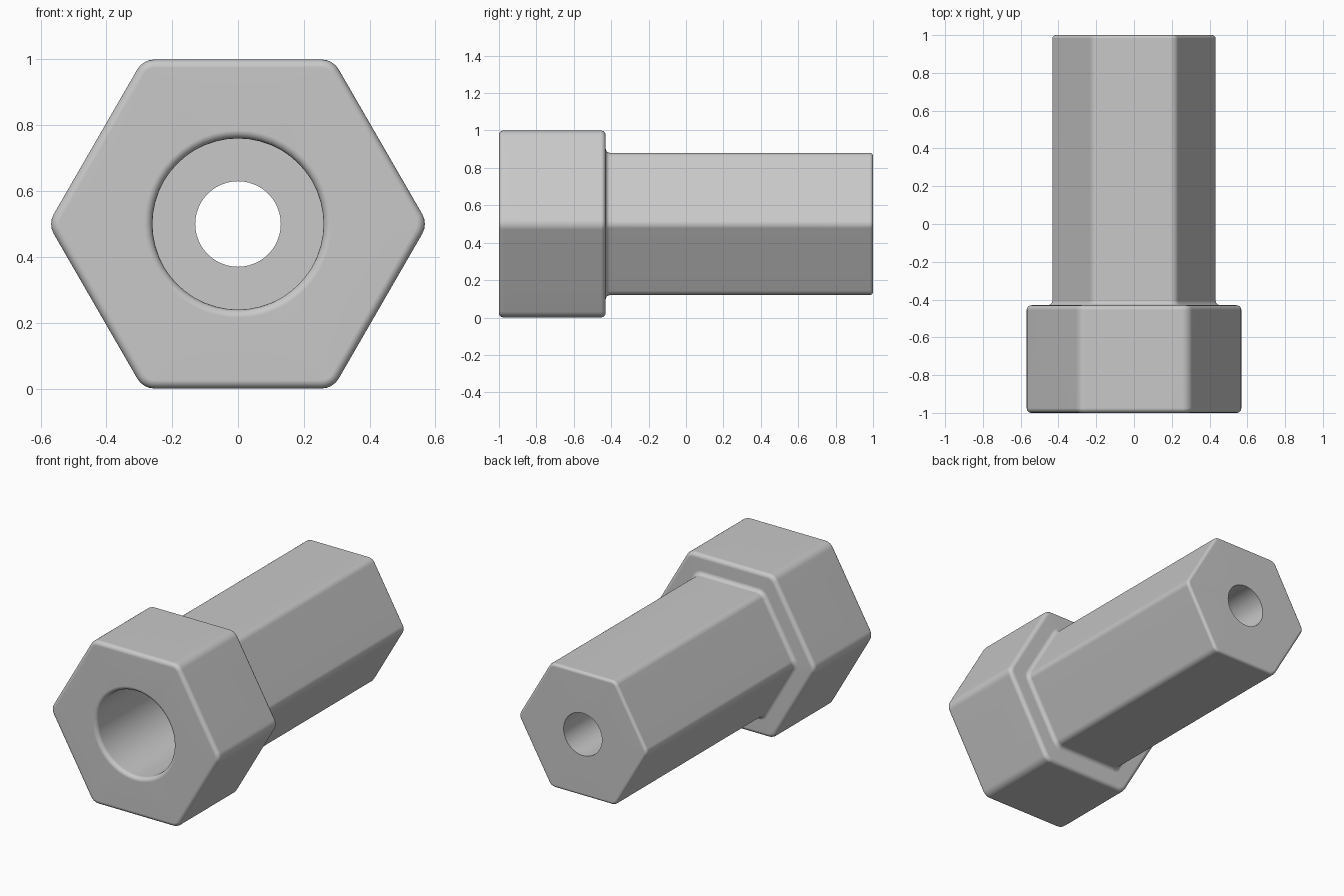
import bpy, bmesh
from math import sin, cos, pi, radians

cube = bpy.data.objects.get("Cube")
if cube:
    bpy.data.objects.remove(cube, do_unlink=True)

CENTRE_Z = 0.5
CORNER_STEPS, FLAT_STEPS = 4, 4
COUNT = 6 * (CORNER_STEPS + FLAT_STEPS)


def hexagon(apothem, radius, y, grow=0.0):
    """Rounded hexagon across y; grow offsets it evenly outwards."""
    reach = (apothem - radius) / cos(pi / 6)
    r = radius + grow
    arcs = []
    for k in range(6):
        a = k * pi / 3
        arcs.append([(reach * cos(a) + r * cos(a + t), reach * sin(a) + r * sin(a + t))
                     for t in (radians(-30 + 60 * i / CORNER_STEPS)
                               for i in range(CORNER_STEPS + 1))])
    points = []
    for k, arc in enumerate(arcs):
        p, q = arc[-1], arcs[(k + 1) % 6][0]
        points += arc
        points += [(p[0] + (q[0] - p[0]) * i / FLAT_STEPS,
                    p[1] + (q[1] - p[1]) * i / FLAT_STEPS) for i in range(1, FLAT_STEPS)]
    return [(x, y, z + CENTRE_Z) for x, z in points]


def circle(radius, y):
    """Circle across y, starting at the same direction as the hexagons."""
    return [(radius * cos(a), y, radius * sin(a) + CENTRE_Z)
            for a in (radians(-30) + 2 * pi * (i + 0.0) / COUNT + radians(15)
                      for i in range(COUNT))]


def quarter(steps=4):
    return [(sin(i * pi / 2 / steps), cos(i * pi / 2 / steps)) for i in range(steps + 1)]


HEAD, SHAFT = (0.5, 0.06), (0.38, 0.045)
FRONT, NECK, BACK = -1.0, -0.43, 1.0
EDGE, FILLET, TAIL = 0.025, 0.025, 0.018
BORE, HOLE, BORE_END = 0.26, 0.13, -0.3

rings = []
# Head with softened front and rear edges
rings += [hexagon(*HEAD, FRONT + EDGE * (1 - c), EDGE * (s - 1)) for s, c in quarter()]
rings += [hexagon(*HEAD, NECK - EDGE * (1 - s), EDGE * (c - 1)) for s, c in quarter()]
# Hollow fillet into the shaft, then its softened far edge
rings += [hexagon(*SHAFT, NECK + FILLET * (1 - c), FILLET * (1 - s)) for s, c in quarter()]
rings += [hexagon(*SHAFT, BACK - TAIL * (1 - s), TAIL * (c - 1)) for s, c in quarter()]
# Narrow through hole, stepped wide bore and rounded mouth
rings += [circle(HOLE, BACK), circle(HOLE, BORE_END), circle(BORE, BORE_END)]
rings += [circle(BORE + EDGE * (1 - c), FRONT + EDGE * (1 - s)) for s, c in quarter()]

bm = bmesh.new()
loops = [[bm.verts.new(p) for p in ring] for ring in rings]
for a, b in zip(loops, loops[1:] + loops[:1]):
    for i in range(COUNT):
        j = (i + 1) % COUNT
        bm.faces.new((a[i], a[j], b[j], b[i]))
bmesh.ops.recalc_face_normals(bm, faces=bm.faces)
mesh = bpy.data.meshes.new("hex_sleeve")
bm.to_mesh(mesh)
bm.free()

sleeve = bpy.data.objects.new("hex_sleeve", mesh)
bpy.context.collection.objects.link(sleeve)

# Plain grey metal
grey = bpy.data.materials.new("plain_grey")
grey.use_nodes = True
colour = (0.58, 0.58, 0.58, 1)
grey.diffuse_color = colour
grey.node_tree.nodes["Principled BSDF"].inputs["Base Color"].default_value = colour
mesh.materials.append(grey)

# Smooth rounds, flat faces
bpy.ops.object.select_all(action='DESELECT')
sleeve.select_set(True)
bpy.context.view_layer.objects.active = sleeve
bpy.ops.object.shade_smooth_by_angle(angle=radians(35))
weighted = sleeve.modifiers.new("flat_face_normals", 'WEIGHTED_NORMAL')
weighted.keep_sharp = True
